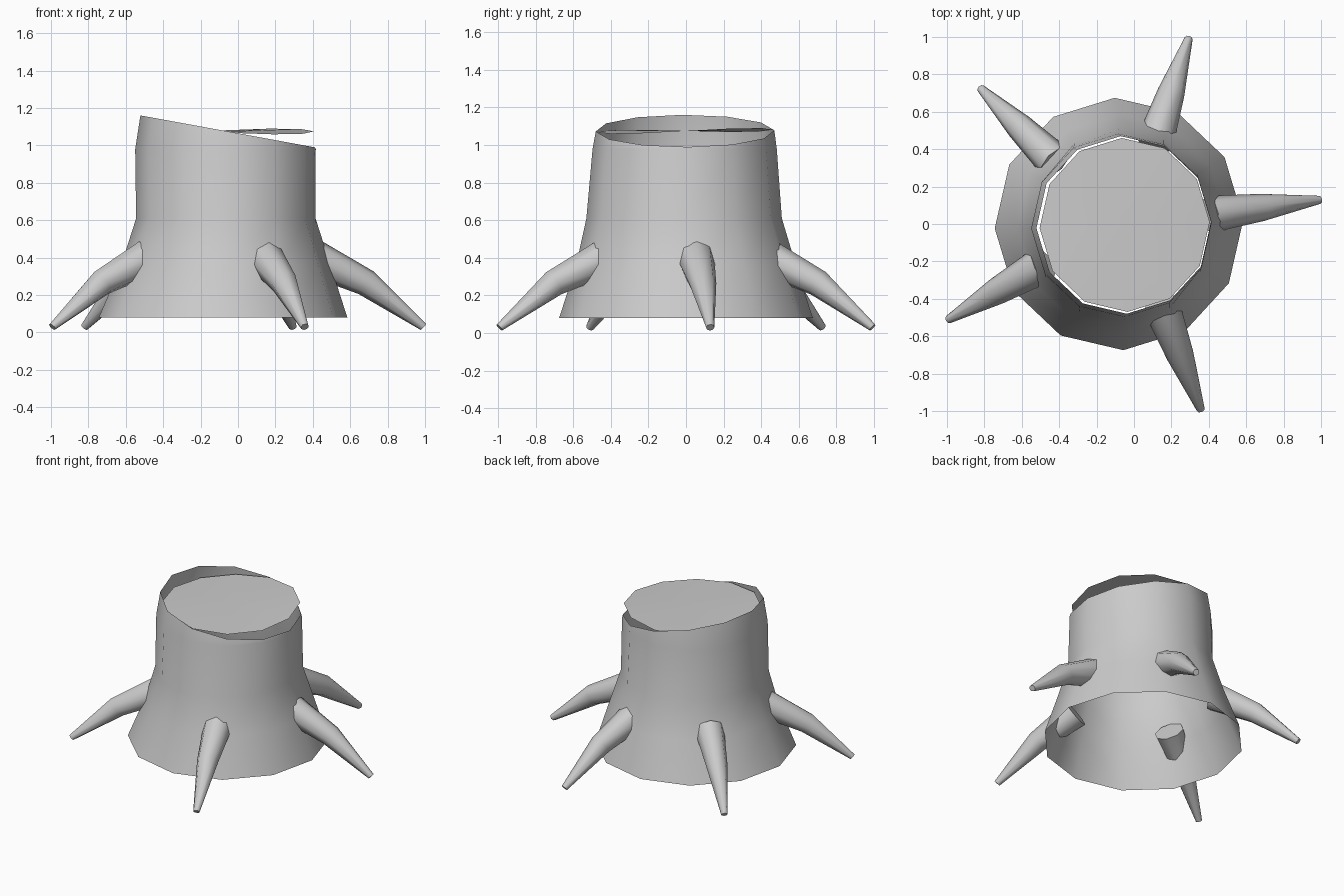
import bpy, bmesh, math
from mathutils import Vector

old = bpy.data.objects.get("Cube")
if old:
    bpy.data.objects.remove(old, do_unlink=True)

# One grey material for the whole stump
grey = bpy.data.materials.new("plain grey")
grey.use_nodes = True
COLOR = (0.6, 0.6, 0.6, 1)
grey.diffuse_color = COLOR
grey.node_tree.nodes["Principled BSDF"].inputs["Base Color"].default_value = COLOR


def make_object(name, bm, angle):
    mesh = bpy.data.meshes.new(name)
    bm.to_mesh(mesh)
    bm.free()
    mesh.materials.append(grey)
    obj = bpy.data.objects.new(name, mesh)
    bpy.context.collection.objects.link(obj)
    bpy.ops.object.select_all(action="DESELECT")
    bpy.context.view_layer.objects.active = obj
    obj.select_set(True)
    bpy.ops.object.shade_smooth_by_angle(angle=math.radians(angle))
    return obj


def bridge(bm, lower, upper):
    n = len(lower)
    for i in range(n):
        j = (i + 1) % n
        bm.faces.new((lower[i], lower[j], upper[j], upper[i]))


def ring(bm, cx, cy, rx, ry, height, sides=12):
    verts = []
    for i in range(sides):
        a = math.radians(2) + math.tau * i / sides
        x, y = cx + rx * math.cos(a), cy + ry * math.sin(a)
        verts.append(bm.verts.new((x, y, height(x, y))))
    return verts


# Trunk: flared open tube with a slanted broken rim
bm = bmesh.new()
levels = [(-0.08, 0.0, 0.665, 0.675, 0.08), (-0.065, 0.0, 0.56, 0.585, 0.36),
          (-0.065, -0.01, 0.48, 0.52, 0.61), (-0.067, -0.007, 0.483, 0.49, 0.98)]
rings = [ring(bm, cx, cy, rx, ry, lambda x, y, z=z: z)
         for cx, cy, rx, ry, z in levels]
rings.append(ring(bm, -0.055, -0.005, 0.467, 0.475, lambda x, y: 1.065 - 0.183 * x))
for a, b in zip(rings, rings[1:]):
    bridge(bm, a, b)
make_object("trunk", bm, 50)

# Cut top: slightly warped disc that crosses the rim
bm = bmesh.new()
edge = ring(bm, -0.05, -0.005, 0.455, 0.465,
            lambda x, y: 1.075 + 0.02 * y + 0.1 * x * y)
centre = bm.verts.new((-0.05, 0, 1.075))
for i, v in enumerate(edge):
    bm.faces.new((v, edge[(i + 1) % len(edge)], centre))
make_object("cut_top", bm, 30)


# Roots: bent tapering spikes running from inside the trunk to the ground
def root(name, base, tip):
    bm = bmesh.new()
    b, t = Vector(base), Vector(tip)
    flat = (t - b).normalized()
    side = Vector((-flat.y, flat.x, 0))
    length = (t - b).length
    sections = [(-0.05, 0.40, 0.100, 30), (0.45, 0.265, 0.073, 36),
                (0.985, 0.03, 0.022, 42)]
    loops = []
    for f, z, r, tilt in sections:
        c = b + flat * length * f + Vector((0, 0, z))
        s = math.radians(tilt)
        up = flat * math.sin(s) + Vector((0, 0, math.cos(s)))
        loops.append([bm.verts.new(c + r * (math.cos(a) * side + math.sin(a) * up))
                      for a in (math.tau * k / 8 for k in range(8))])
    for p, q in zip(loops, loops[1:]):
        bridge(bm, p, q)
    bm.faces.new(loops[0])
    bm.faces.new(loops[-1])
    bmesh.ops.recalc_face_normals(bm, faces=bm.faces)
    make_object(name, bm, 50)


root("left_root", (0.43, 0.055, 0), (1.0, 0.13, 0))
root("back_left_root", (0.12, 0.46, 0), (0.295, 1.0, 0))
root("back_right_root", (-0.44, 0.35, 0), (-0.825, 0.73, 0))
root("front_right_root", (-0.51, -0.23, 0), (-1.0, -0.515, 0))
root("front_left_root", (0.155, -0.46, 0), (0.36, -1.0, 0))
